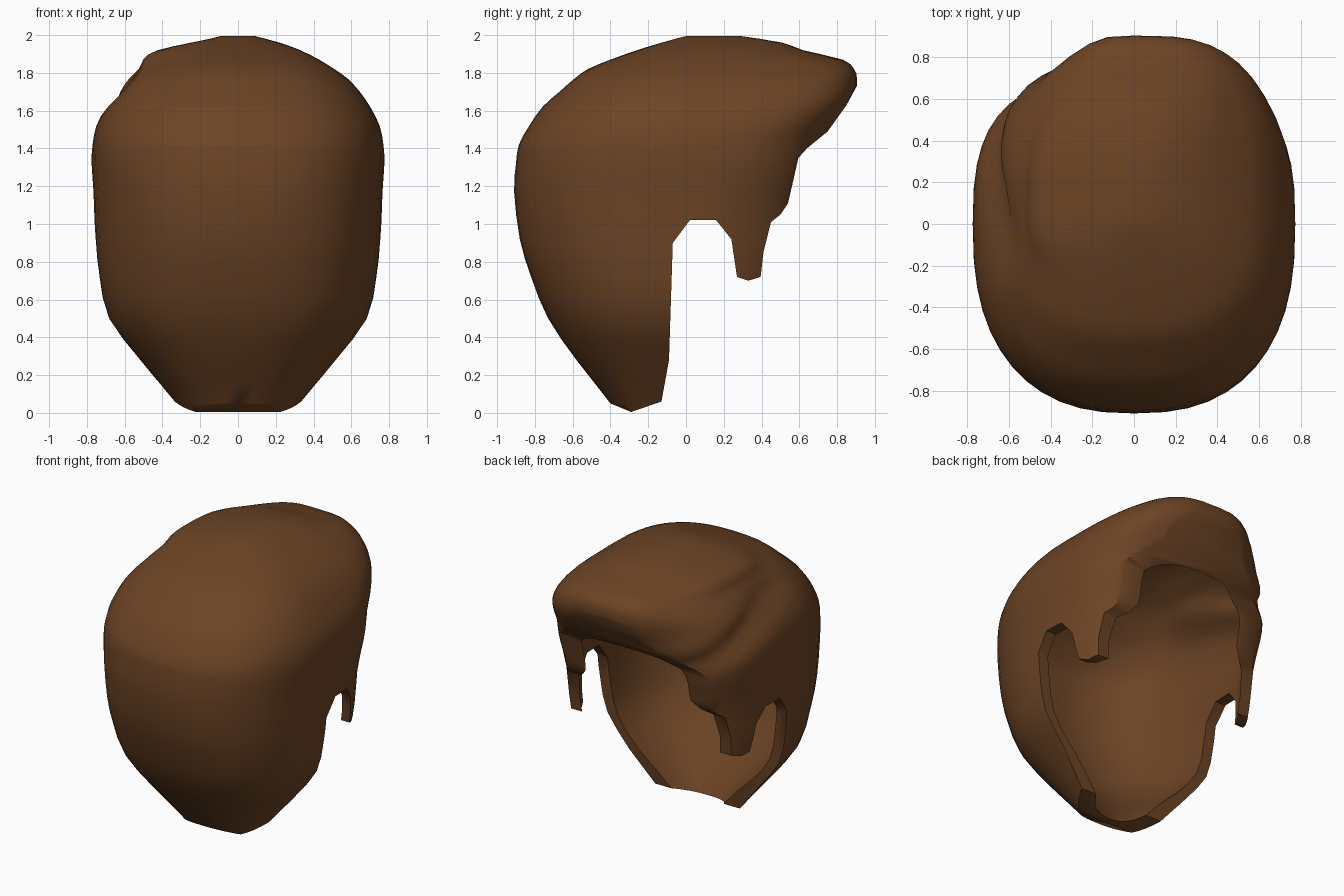
import bpy, bmesh, math

if "Cube" in bpy.data.objects:
    bpy.data.objects.remove(bpy.data.objects["Cube"])

COLS = 48
# Levels of the hair volume: z, half width, back y, front y, centre y
LEVELS = [
    (-0.10, 0.24, -0.31, 0.40, 0.0), (0.05, 0.335, -0.40, 0.45, 0.0),
    (0.28, 0.52, -0.58, 0.55, 0.0), (0.50, 0.685, -0.73, 0.62, 0.0),
    (0.72, 0.735, -0.82, 0.66, 0.0), (0.92, 0.755, -0.88, 0.68, 0.0),
    (1.17, 0.765, -0.91, 0.70, 0.0), (1.32, 0.775, -0.90, 0.73, 0.0),
    (1.42, 0.77, -0.885, 0.76, 0.0), (1.52, 0.75, -0.83, 0.81, 0.0),
    (1.62, 0.70, -0.76, 0.87, 0.0), (1.70, 0.645, -0.67, 0.90, 0.0),
    (1.77, 0.58, -0.59, 0.905, 0.0), (1.82, 0.51, -0.52, 0.89, 0.0),
    (1.87, 0.43, -0.40, 0.83, 0.03), (1.92, 0.33, -0.26, 0.62, 0.08),
    (1.96, 0.22, -0.13, 0.51, 0.11), (1.995, 0.09, 0.0, 0.29, 0.14)]

# Side outline (y, z) that trims nape, ear notch, sideburn and fringe
OUTLINE = [
    (-1.2, 2.2), (-1.2, 0.3), (-0.40, 0.05), (-0.29, 0.005), (-0.13, 0.06),
    (-0.09, 0.28), (-0.07, 0.90), (0.02, 1.02), (0.16, 1.02), (0.24, 0.92),
    (0.27, 0.72), (0.33, 0.70), (0.395, 0.72), (0.41, 0.85), (0.45, 1.01),
    (0.50, 1.05), (0.54, 1.11), (0.57, 1.24), (0.595, 1.35), (0.64, 1.40),
    (0.75, 1.49), (0.85, 1.63), (0.91, 1.74), (1.2, 2.2)]


def step(a, b, v):
    t = max(0.0, min(1.0, (v - a) / (b - a)))
    return t * t * (3 - 2 * t)


def spow(v, e):
    return math.copysign(abs(v) ** e, v)


def refine(rows):
    out = []
    for i in range(len(rows) - 1):
        p0, p1 = rows[max(i - 1, 0)], rows[i]
        p2, p3 = rows[i + 1], rows[min(i + 2, len(rows) - 1)]
        out.append(p1)
        out.append(tuple((9 * (b + c) - a - d) / 16
                         for a, b, c, d in zip(p0, p1, p2, p3)))
    return out + [rows[-1]]


def to_object(name, bm):
    bmesh.ops.recalc_face_normals(bm, faces=bm.faces[:])
    me = bpy.data.meshes.new(name)
    bm.to_mesh(me)
    bm.free()
    ob = bpy.data.objects.new(name, me)
    bpy.context.collection.objects.link(ob)
    return ob


def loft(name, inner=False):
    bm = bmesh.new()
    rings = []
    for k, (z, a, yb, yf, cy) in enumerate(refine(LEVELS)):
        n_low = 2.4 + 0.4 * step(1.0, 1.3, z)
        if inner:
            wall = 0.08 + 0.04 * step(0.4, 0.1, z)
            a, yb = max(a - wall, 0.02), min(yb + wall, cy - 0.02)
            yf = max(yf - 0.09, cy + 0.02)
            z -= 0.08 * (z / 2) ** 4 + (0.1 if k == 0 else 0)
        ring = []
        for i in range(COLS):
            t = 2 * math.pi * i / COLS
            s, c = math.sin(t), math.cos(t)
            # the fringe is fuller on one side
            n = n_low + (0.6 if c > 0 else -0.2) * step(1.4, 1.7, z)
            e = 2 / (n if s > 0 else 2.5)
            x = a * spow(c, e)
            y = cy + (yf - cy if s > 0 else cy - yb) * spow(s, e)
            if inner:
                # walls thin out towards the sideburns
                x *= 1 + 0.05 * step(0.1, 0.35, y) * step(1.4, 1.2, z)
            if y > 0:
                y *= 1 - 0.09 * step(0.1, 0.5, -x) * step(1.45, 1.65, z)
            # parting groove and swept ridge on one side
            d = z + (0.06 if inner else 0) - (1.71 - 0.42 * max(y, 0))
            w = step(-0.35, 0.0, y) * step(0.1, 0.35, -x)
            ridge = 0.1 * step(0.75, 0.3, y)
            x += w * (0.06 * math.exp(-(d / 0.07) ** 2)
                      - ridge * math.exp(-((z - 1.91) / 0.07) ** 2))
            ring.append(bm.verts.new((x, y, z)))
        rings.append(ring)
    for r0, r1 in zip(rings, rings[1:]):
        for i in range(COLS):
            j = (i + 1) % COLS
            bm.faces.new((r0[i], r0[j], r1[j], r1[i]))
    bm.faces.new(rings[0])
    bm.faces.new(rings[-1])
    return to_object(name, bm)


def boolean(target, cutter, operation):
    m = target.modifiers.new(cutter.name, 'BOOLEAN')
    m.operation, m.object, m.solver = operation, cutter, 'EXACT'
    bpy.context.view_layer.objects.active = target
    bpy.ops.object.modifier_apply(modifier=m.name)
    bpy.data.objects.remove(cutter, do_unlink=True)


# Hollow hair shell
hair = loft("hair")
boolean(hair, loft("inner_cutter", True), 'DIFFERENCE')

# Trim to the side outline
bm = bmesh.new()
face = bm.faces.new([bm.verts.new((-1.3, y, z)) for y, z in OUTLINE])
ext = bmesh.ops.extrude_face_region(bm, geom=[face])
bmesh.ops.translate(bm, vec=(2.6, 0, 0),
                    verts=[v for v in ext['geom'] if isinstance(v, bmesh.types.BMVert)])
boolean(hair, to_object("side_cutter", bm), 'INTERSECT')

# Brown colour and smooth shading
mat = bpy.data.materials.new("brown_hair")
mat.diffuse_color = (0.15, 0.057, 0.018, 1)
mat.use_nodes = True
mat.node_tree.nodes["Principled BSDF"].inputs["Base Color"].default_value = mat.diffuse_color
hair.data.materials.clear()
hair.data.materials.append(mat)
bpy.ops.object.select_all(action='DESELECT')
hair.select_set(True)
bpy.context.view_layer.objects.active = hair
bpy.ops.object.shade_smooth_by_angle(angle=math.radians(45))
